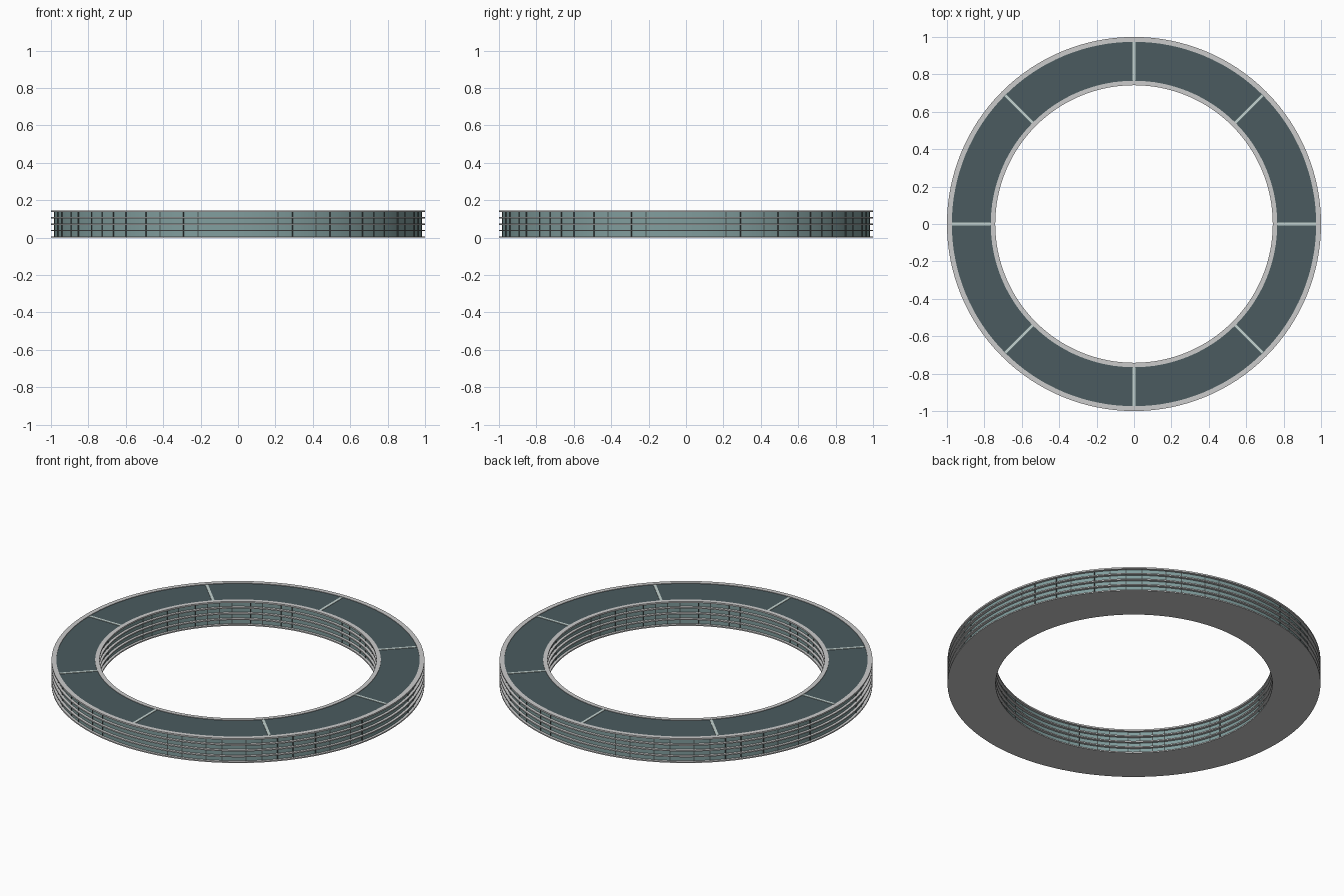
import bpy, bmesh, math
from mathutils import Matrix

if "Cube" in bpy.data.objects:
    bpy.data.objects.remove(bpy.data.objects["Cube"])

SEG = 128
R_OUT, R_IN = 1.0, 0.742


def material(name, color):
    m = bpy.data.materials.new(name)
    m.diffuse_color = color
    m.use_nodes = True
    m.node_tree.nodes["Principled BSDF"].inputs["Base Color"].default_value = m.diffuse_color
    return m


GLASS = material("teal_glass", (0.22, 0.34, 0.34, 1))
ROOF = material("dark_roof_glass", (0.07, 0.105, 0.115, 1))
STRIP = material("pale_strip", (0.55, 0.65, 0.63, 1))
FRAME = material("dark_frame", (0.07, 0.09, 0.09, 1))
LIGHT = material("pale_slab", (0.75, 0.75, 0.75, 1))


def finish(name, bm, mat=None):
    bmesh.ops.recalc_face_normals(bm, faces=bm.faces)
    me = bpy.data.meshes.new(name)
    bm.to_mesh(me)
    bm.free()
    ob = bpy.data.objects.new(name, me)
    bpy.context.collection.objects.link(ob)
    if mat:
        me.materials.append(mat)
    return ob


def ring(name, r0, r1, z0, z1, mat=None):
    """Annular solid with a rectangular cross-section."""
    bm = bmesh.new()
    loops = []
    for i in range(SEG):
        a = 2 * math.pi * i / SEG
        c, s = math.cos(a), math.sin(a)
        loops.append([bm.verts.new((r * c, r * s, z))
                      for r, z in ((r0, z0), (r1, z0), (r1, z1), (r0, z1))])
    for i in range(SEG):
        p, q = loops[i], loops[(i + 1) % SEG]
        for j in range(4):
            k = (j + 1) % 4
            bm.faces.new((p[j], q[j], q[k], p[k]))
    ob = finish(name, bm, mat)
    bpy.ops.object.select_all(action='DESELECT')
    ob.select_set(True)
    bpy.context.view_layer.objects.active = ob
    bpy.ops.object.shade_smooth_by_angle(angle=math.radians(30))
    return ob


def radial_boxes(name, angles, r0, r1, width, spans, mat):
    """Boxes laid along the radius at the given angles and height spans."""
    bm = bmesh.new()
    for a in angles:
        for z0, z1 in spans:
            m = (Matrix.Rotation(math.radians(a), 4, 'Z')
                 @ Matrix.Translation(((r0 + r1) / 2, 0, (z0 + z1) / 2))
                 @ Matrix.Diagonal((r1 - r0, width, z1 - z0, 1)))
            bmesh.ops.create_cube(bm, size=1, matrix=m)
    return finish(name, bm, mat)


# floor slabs: base, three intermediate floors and the roof deck
STEP, THICK = 0.034, 0.007
ring("base_slab", R_IN, R_OUT, 0, THICK)
for k in range(1, 4):
    ring(f"floor_slab_{k}", R_IN, R_OUT, k * STEP, k * STEP + THICK, LIGHT)
ring("roof_deck", R_IN, R_OUT, 4 * STEP, 4 * STEP + 0.004, LIGHT)

# outer and inner glass walls on every storey
spans = [(k * STEP + THICK, (k + 1) * STEP) for k in range(4)]
for k, (z0, z1) in enumerate(spans):
    ring(f"outer_glass_{k}", 0.972, 0.985, z0, z1, GLASS)
    ring(f"inner_glass_{k}", 0.757, 0.77, z0, z1, GLASS)

# window mullions, repeated in each quarter
half = (12.5, 17.3, 25, 30, 37.5, 42.5)
quarter = half + tuple(90 - a for a in half)
angles = [q * 90 + a for q in range(4) for a in quarter]
radial_boxes("outer_mullions", angles, 0.975, 0.988, 0.006, spans, FRAME)
radial_boxes("inner_mullions", angles, 0.754, 0.767, 0.005, spans, FRAME)

# roof: raised rims, dark glazing and eight pale radial strips
ZR = 4 * STEP + 0.004
ring("roof_outer_rim", 0.974, R_OUT, ZR, 0.145, LIGHT)
ring("roof_inner_rim", R_IN, 0.766, ZR, 0.145, LIGHT)
ring("roof_glazing", 0.766, 0.974, ZR, 0.142, ROOF)
radial_boxes("roof_strips", range(0, 360, 45), 0.766, 0.972, 0.015,
             [(ZR, 0.1445)], STRIP)
